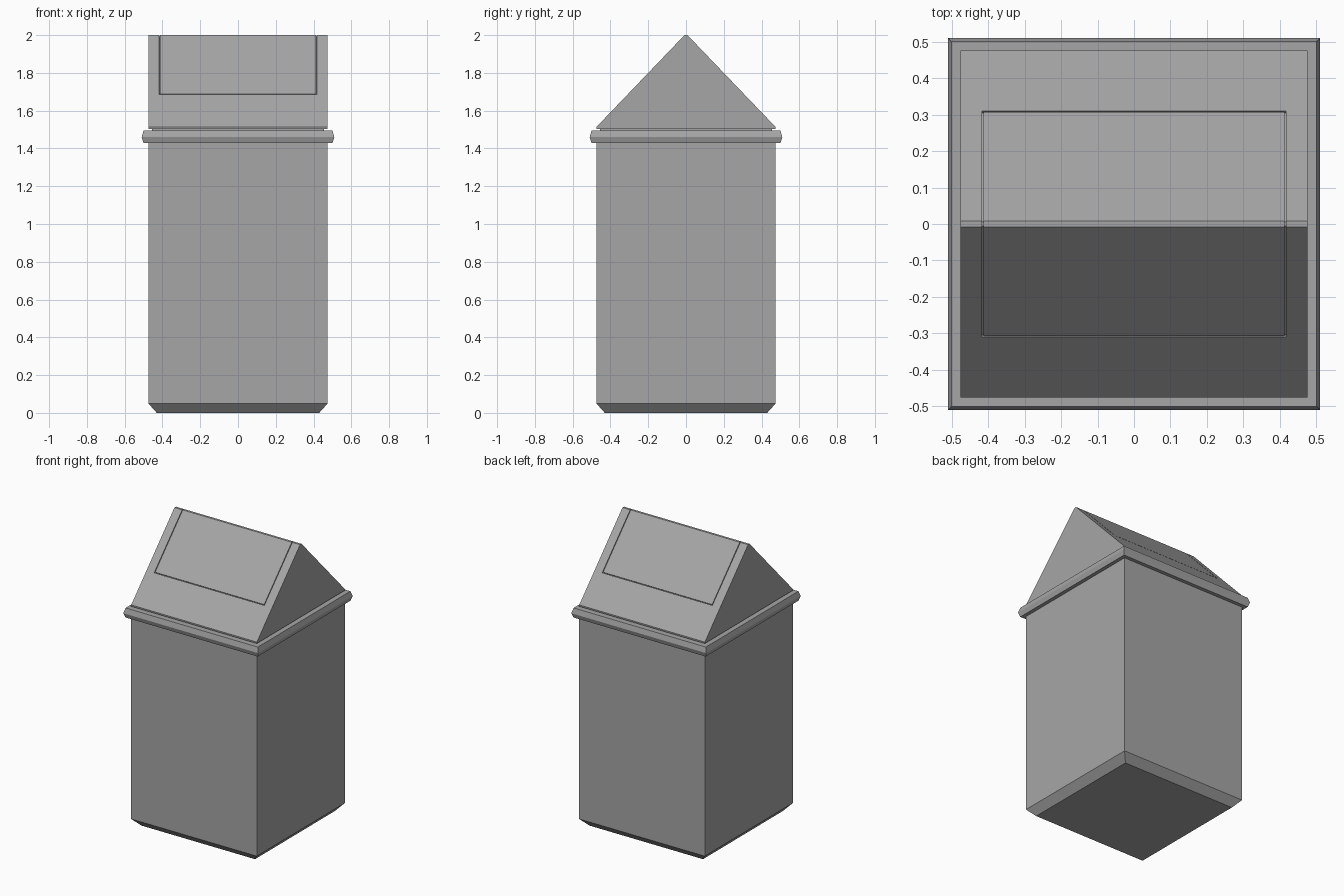
import bpy
import bmesh
from mathutils import Vector

cube = bpy.data.objects.get("Cube")
if cube:
    bpy.data.objects.remove(cube, do_unlink=True)

# Single grey plastic
grey = bpy.data.materials.new("grey_plastic")
grey.use_nodes = True
colour = (0.38, 0.38, 0.38, 1)
grey.diffuse_color = colour
grey.node_tree.nodes["Principled BSDF"].inputs["Base Color"].default_value = colour


def finish(bm, name):
    bmesh.ops.recalc_face_normals(bm, faces=bm.faces[:])
    mesh = bpy.data.meshes.new(name)
    bm.to_mesh(mesh)
    bm.free()
    mesh.materials.append(grey)
    obj = bpy.data.objects.new(name, mesh)
    bpy.context.collection.objects.link(obj)
    return obj


def square_loft(name, rings):
    """Closed square solid through (half width, height) rings."""
    bm = bmesh.new()
    loops = [[bm.verts.new((sx * h, sy * h, z))
              for sx, sy in ((-1, -1), (1, -1), (1, 1), (-1, 1))]
             for h, z in rings]
    for low, high in zip(loops, loops[1:]):
        for i in range(4):
            j = (i + 1) % 4
            bm.faces.new((low[i], low[j], high[j], high[i]))
    bm.faces.new(loops[0][::-1])
    bm.faces.new(loops[-1])
    return finish(bm, name)


# Bin body with chamfered foot, bulging rim and recessed collar
square_loft("bin_body", [(0.43, 0), (0.475, 0.05), (0.475, 1.45)])
square_loft("rim", [(0.50, 1.43), (0.51, 1.46), (0.50, 1.495)])
square_loft("collar", [(0.455, 1.48), (0.455, 1.51)])

# Gabled lid: profile extruded along x
half = 0.475
slope = [(0.475, 1.503), (0.475, 1.513), (0.31, 1.673), (0.008, 2.0)]
slope[2] = (0.31, 1.513 + (0.475 - 0.31) * (2.0 - 1.513) / (0.475 - 0.008))
profile = slope + [(-y, z) for y, z in reversed(slope)]
bm = bmesh.new()
end = bm.faces.new([bm.verts.new((-half, y, z)) for y, z in profile])
ext = bmesh.ops.extrude_face_region(bm, geom=[end], use_keep_orig=True)
bmesh.ops.translate(bm, vec=(2 * half, 0, 0),
                    verts=[g for g in ext["geom"] if isinstance(g, bmesh.types.BMVert)])
bmesh.ops.recalc_face_normals(bm, faces=bm.faces[:])

# Swing flap outlined by a narrow sunken groove
flap_half = 0.417
for x in (-flap_half, flap_half):
    bmesh.ops.bisect_plane(bm, geom=bm.verts[:] + bm.edges[:] + bm.faces[:],
                           plane_co=(x, 0, 0), plane_no=(1, 0, 0))
bm.normal_update()
flap = [f for f in bm.faces
        if f.normal.z > 0.3 and abs(f.calc_center_median().x) < flap_half
        and f.calc_center_median().z > slope[2][1]]
groove = bmesh.ops.inset_region(bm, faces=flap, thickness=0.005,
                                use_even_offset=True)["faces"]
bm.normal_update()
bmesh.ops.inset_region(bm, faces=groove, thickness=0.0003, depth=-0.008)
finish(bm, "swing_lid")
